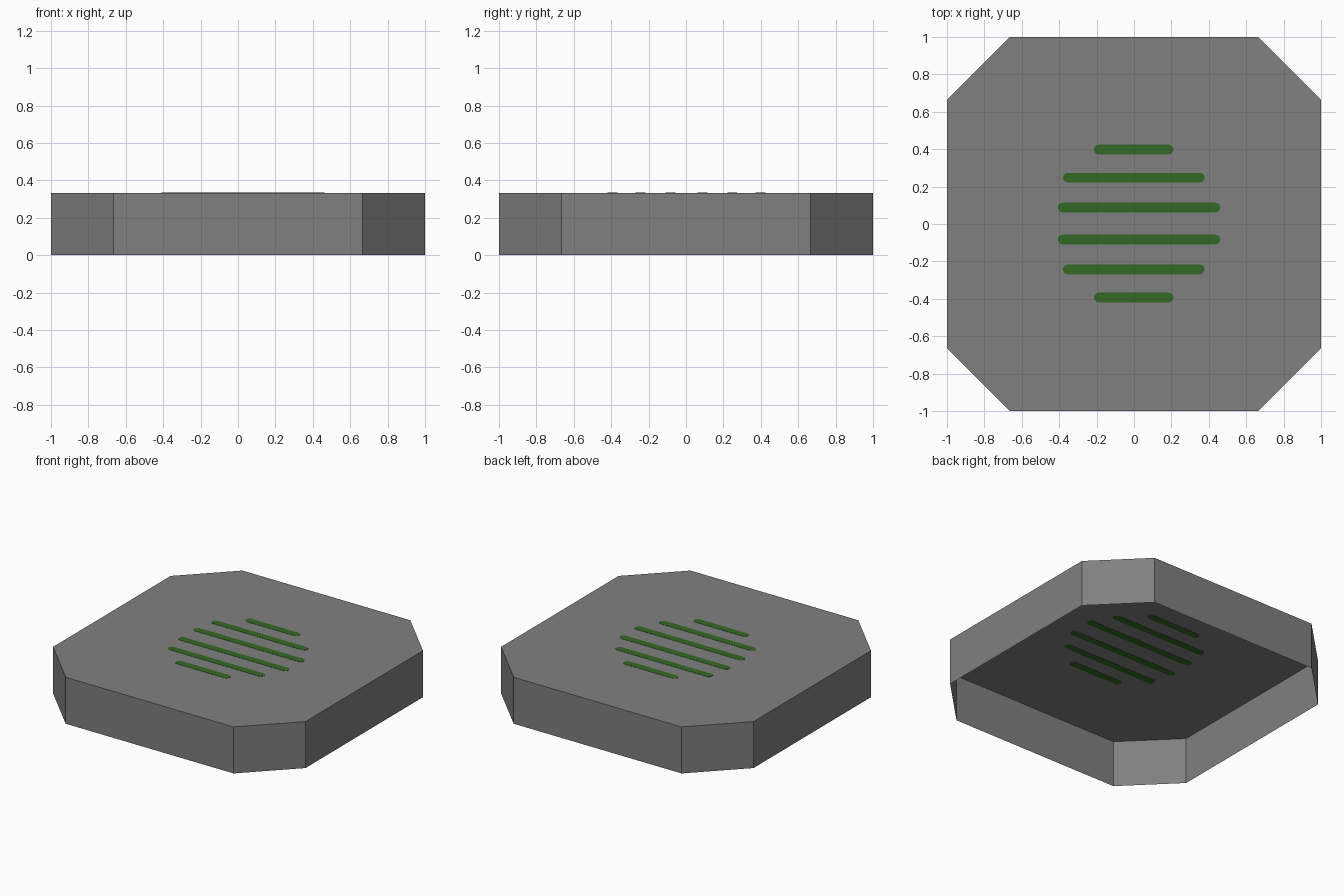
import bpy, bmesh, math

if "Cube" in bpy.data.objects:
    bpy.data.objects.remove(bpy.data.objects["Cube"])

H = 0.333      # shell height
C = 0.665      # where the corner chamfers start


def material(name, rgb):
    m = bpy.data.materials.new(name)
    m.diffuse_color = (*rgb, 1.0)
    m.use_nodes = True
    m.node_tree.nodes["Principled BSDF"].inputs["Base Color"].default_value = m.diffuse_color
    return m


grey = material("mid grey", (0.216, 0.216, 0.216))
green = material("dark green", (0.034, 0.141, 0.018))


def make_object(name, bm, mat):
    mesh = bpy.data.meshes.new(name)
    bm.to_mesh(mesh)
    bm.free()
    mesh.materials.append(mat)
    ob = bpy.data.objects.new(name, mesh)
    bpy.context.collection.objects.link(ob)
    return ob


# Open-bottomed shell: chamfered square top with thin walls
outline = [(C, -1), (1, -C), (1, C), (C, 1), (-C, 1), (-1, C), (-1, -C), (-C, -1)]
bm = bmesh.new()
low = [bm.verts.new((x, y, 0)) for x, y in outline]
top = [bm.verts.new((x, y, H)) for x, y in outline]
bm.faces.new(top)
for i in range(8):
    j = (i + 1) % 8
    bm.faces.new((low[i], low[j], top[j], top[i]))
make_object("shell", bm, grey)


# Round-ended painted stripes, visible on both sides of the top sheet
def stripe(name, x0, x1, y, r=0.026, t=0.0015):
    pts = []
    for cx, start in ((x1 - r, -90), (x0 + r, 90)):
        for k in range(7):
            a = math.radians(start + 30 * k)
            pts.append((cx + r * math.cos(a), y + r * math.sin(a)))
    bm = bmesh.new()
    lo = [bm.verts.new((x, v, H - t)) for x, v in pts]
    hi = [bm.verts.new((x, v, H + t)) for x, v in pts]
    bm.faces.new(hi)
    bm.faces.new(lo[::-1])
    n = len(pts)
    for i in range(n):
        j = (i + 1) % n
        bm.faces.new((lo[i], lo[j], hi[j], hi[i]))
    make_object(name, bm, green)


rows = [(-0.215, 0.212, 0.398), (-0.38, 0.378, 0.248), (-0.408, 0.462, 0.088),
        (-0.408, 0.462, -0.083), (-0.38, 0.378, -0.243), (-0.215, 0.212, -0.393)]
for i, (x0, x1, y) in enumerate(rows):
    stripe(f"stripe_{i + 1}", x0, x1, y)
